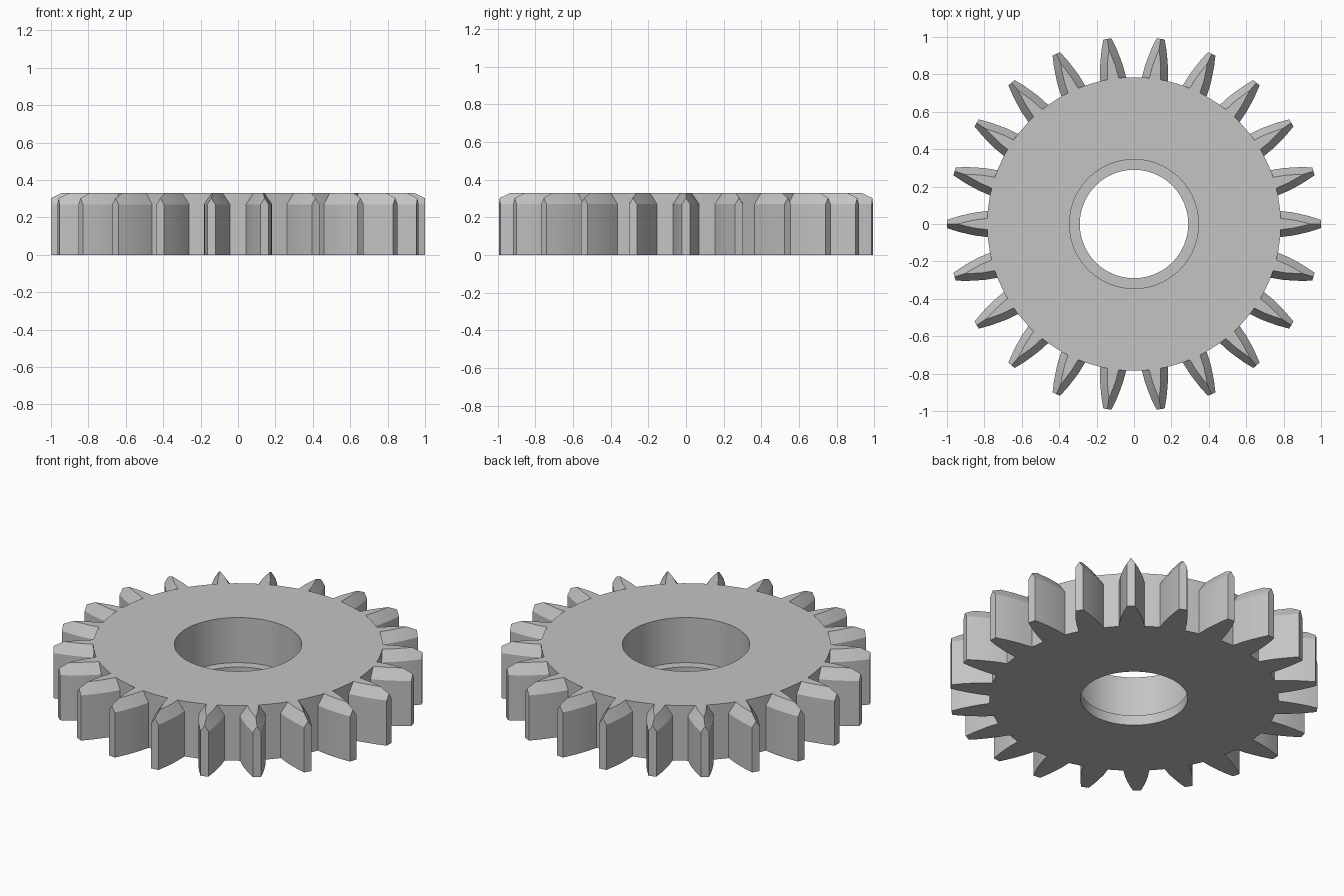
import bpy
import bmesh
from math import asin, cos, sin, pi

cube = bpy.data.objects.get("Cube")
if cube:
    bpy.data.objects.remove(cube, do_unlink=True)

TEETH = 22
PITCH = 2 * pi / TEETH
HEIGHT, SHOULDER, LEDGE = 0.33, 0.27, 0.06
ROOT, COUNTERBORE, BORE = 0.785, 0.345, 0.29
CHAMFER = 0.04
SLOPE = (HEIGHT - SHOULDER) / CHAMFER
# Tooth stations: radius and half width, root to tip
STATIONS = [(ROOT, 0.07), (0.85, 0.062), (0.9, 0.051), (0.944, CHAMFER), (1.0, 0.022)]

steel = bpy.data.materials.new("steel grey")
steel.use_nodes = True
colour = (0.55, 0.55, 0.55, 1)
steel.diffuse_color = colour
steel.node_tree.nodes["Principled BSDF"].inputs["Base Color"].default_value = colour

bm = bmesh.new()


def polar(radius, angle, z):
    return bm.verts.new((radius * cos(angle), radius * sin(angle), z))


def section(index, radius, half):
    """Closed cross-section of one tooth, with a chamfered top."""
    flat = max(half - CHAMFER, 0)
    peak = SHOULDER + SLOPE * min(half, CHAMFER)
    outline = [(-half, 0), (-half, SHOULDER), (-flat, peak), (flat, peak),
               (half, SHOULDER), (half, 0), (flat, 0), (-flat, 0)]
    return [polar(radius, index * PITCH + asin(side / radius), z) for side, z in outline]


def bridge(first, second):
    """Join two closed loops with quads."""
    for i in range(len(first)):
        j = (i + 1) % len(first)
        bm.faces.new((first[i], first[j], second[j], second[i]))


# Teeth
roots, crowns = [], []
for index in range(TEETH):
    loops = [section(index, r, h) for r, h in STATIONS]
    for inner, outer in zip(loops, loops[1:]):
        bridge(inner, outer)
    bm.faces.new(loops[-1])
    roots.append(loops[0])
    reach = asin(STATIONS[0][1] / ROOT)
    crowns.append([polar(ROOT, index * PITCH + s * reach, HEIGHT) for s in (-1, 1)])

# Valley walls between the teeth
for index in range(TEETH):
    a, b = roots[index], roots[(index + 1) % TEETH]
    left, right = crowns[index][1], crowns[(index + 1) % TEETH][0]
    bm.faces.new((a[5], b[0], b[1], right, left, a[4]))
    bm.faces.new((a[4], left, a[3]))
    bm.faces.new((b[1], b[2], right))

# Disc with a stepped bore
top_rim, bottom_rim = [], []
for root, crown in zip(roots, crowns):
    top_rim += [crown[0], root[2], root[3], crown[1]]
    bottom_rim += [root[0], root[7], root[6], root[5]]


def ring(radius, z):
    return [polar(radius, (i - 1.5) * PITCH / 4, z) for i in range(TEETH * 4)]


rings = [top_rim, ring(COUNTERBORE, HEIGHT), ring(COUNTERBORE, LEDGE),
         ring(BORE, LEDGE), ring(BORE, 0), bottom_rim]
for outer, inner in zip(rings, rings[1:]):
    bridge(outer, inner)

bmesh.ops.remove_doubles(bm, verts=bm.verts[:], dist=1e-5)
bmesh.ops.recalc_face_normals(bm, faces=bm.faces[:])
mesh = bpy.data.meshes.new("gear_wheel")
bm.to_mesh(mesh)
bm.free()
mesh.materials.append(steel)

gear = bpy.data.objects.new("gear_wheel", mesh)
bpy.context.collection.objects.link(gear)
bpy.ops.object.select_all(action='DESELECT')
gear.select_set(True)
bpy.context.view_layer.objects.active = gear
bpy.ops.object.shade_smooth_by_angle(angle=pi / 6)
